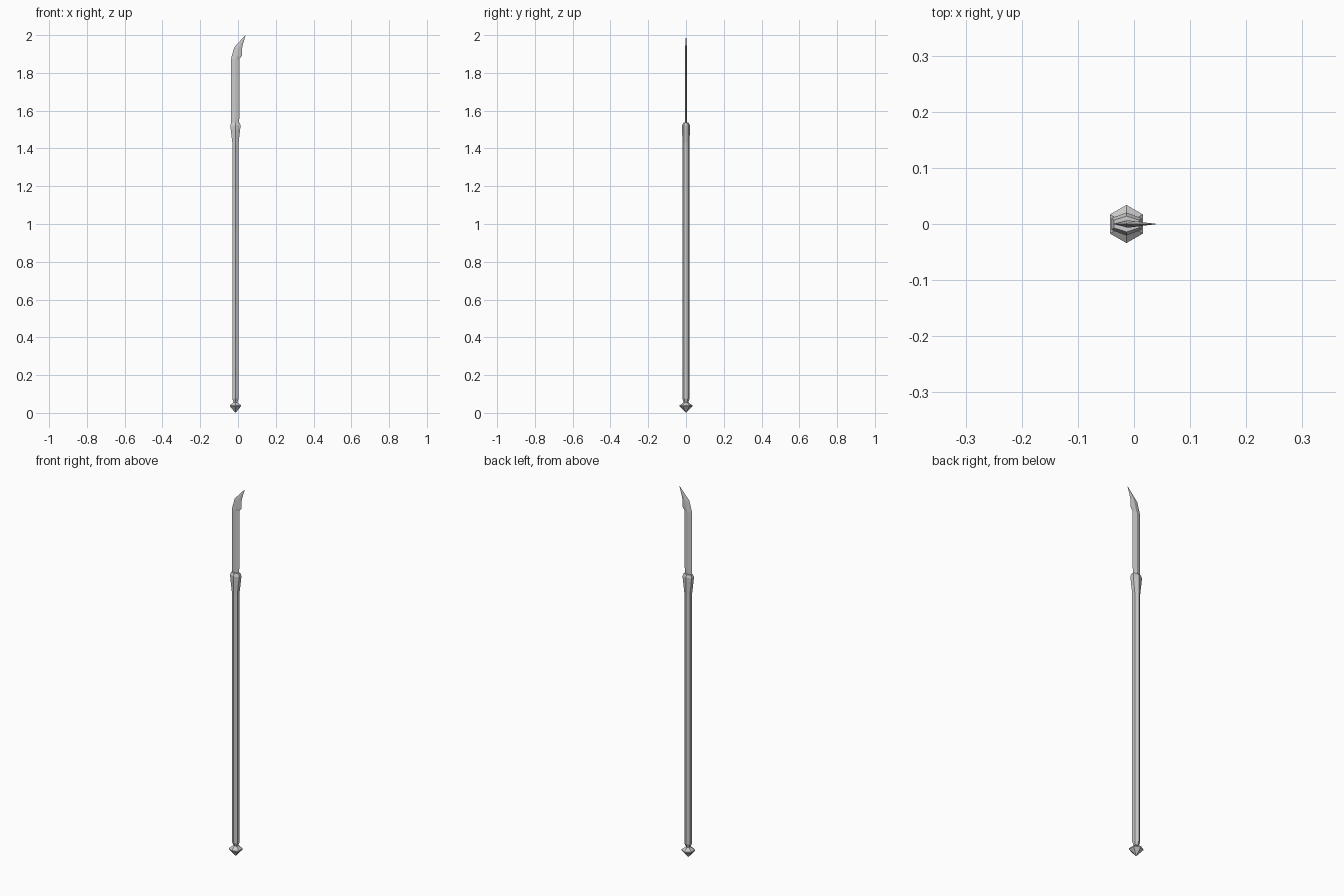
import bpy, bmesh, math

if "Cube" in bpy.data.objects:
    bpy.data.objects.remove(bpy.data.objects["Cube"])

AXIS_X = -0.0135  # centre line of the shaft


def finish(name, bm):
    bmesh.ops.remove_doubles(bm, verts=bm.verts, dist=1e-5)
    bmesh.ops.recalc_face_normals(bm, faces=bm.faces)
    mesh = bpy.data.meshes.new(name)
    bm.to_mesh(mesh)
    bm.free()
    obj = bpy.data.objects.new(name, mesh)
    bpy.context.collection.objects.link(obj)
    return obj


def loft(name, rings):
    """Skin a stack of closed rings and cap both ends."""
    bm = bmesh.new()
    loops = [[bm.verts.new(p) for p in ring] for ring in rings]
    n = len(loops[0])
    for a, b in zip(loops, loops[1:]):
        for i in range(n):
            j = (i + 1) % n
            bm.faces.new((a[i], a[j], b[j], b[i]))
    bm.faces.new(loops[0])
    bm.faces.new(loops[-1])
    bmesh.ops.dissolve_degenerate(bm, dist=1e-6, edges=bm.edges)
    return finish(name, bm)


def hexagon(z, half_x, half_y):
    """Six-sided ring with corners on the y axis."""
    ring = []
    for k in range(6):
        a = math.radians(30 + 60 * k)
        ring.append((AXIS_X + half_x * math.cos(a) / math.cos(math.pi / 6),
                     half_y * math.sin(a), z))
    return ring


def round_hex(z, r):
    return hexagon(z, r * math.cos(math.pi / 6), r)


# Pointed butt cap
loft("butt_cap", [round_hex(z, r) for z, r in
                  [(0, 0.0005), (0.035, 0.034), (0.04, 0.034), (0.056, 0.012), (0.064, 0.012)]])

# Long shaft
loft("shaft", [round_hex(z, r) for z, r in
               [(0.058, 0.012), (0.075, 0.019), (1.46, 0.019)]])

# Flared collar holding the blade
loft("collar", [hexagon(*s) for s in
                [(1.43, 0.0166, 0.0191), (1.50, 0.025, 0.0205),
                 (1.522, 0.027, 0.0205), (1.537, 0.022, 0.014)]])

# Blade: z of back, ridge and edge per station, ridge half thickness
stations = [  # back (x, z), ridge (x, z), hook side (x, z), half thickness
    ((-0.034, 1.525), (-0.014, 1.525), (0.002, 1.525), 0.006),
    ((-0.037, 1.545), (-0.012, 1.56), (0.008, 1.565), 0.006),
    ((-0.037, 1.87), (-0.012, 1.872), (0.008, 1.875), 0.006),
    ((-0.034, 1.885), (-0.006, 1.888), (0.020, 1.89), 0.006),
    ((-0.020, 1.935), (0.002, 1.93), (0.021, 1.925), 0.005),
    ((0.0, 1.957), (0.012, 1.95), (0.024, 1.945), 0.0035),
    ((0.0395, 2.0), (0.04, 2.0), (0.0405, 2.0), 0.0003),
]
loft("blade", [[(b[0], 0, b[1]), (r[0], -t, r[1]), (e[0], 0, e[1]), (r[0], t, r[1])]
               for b, r, e, t in stations])
